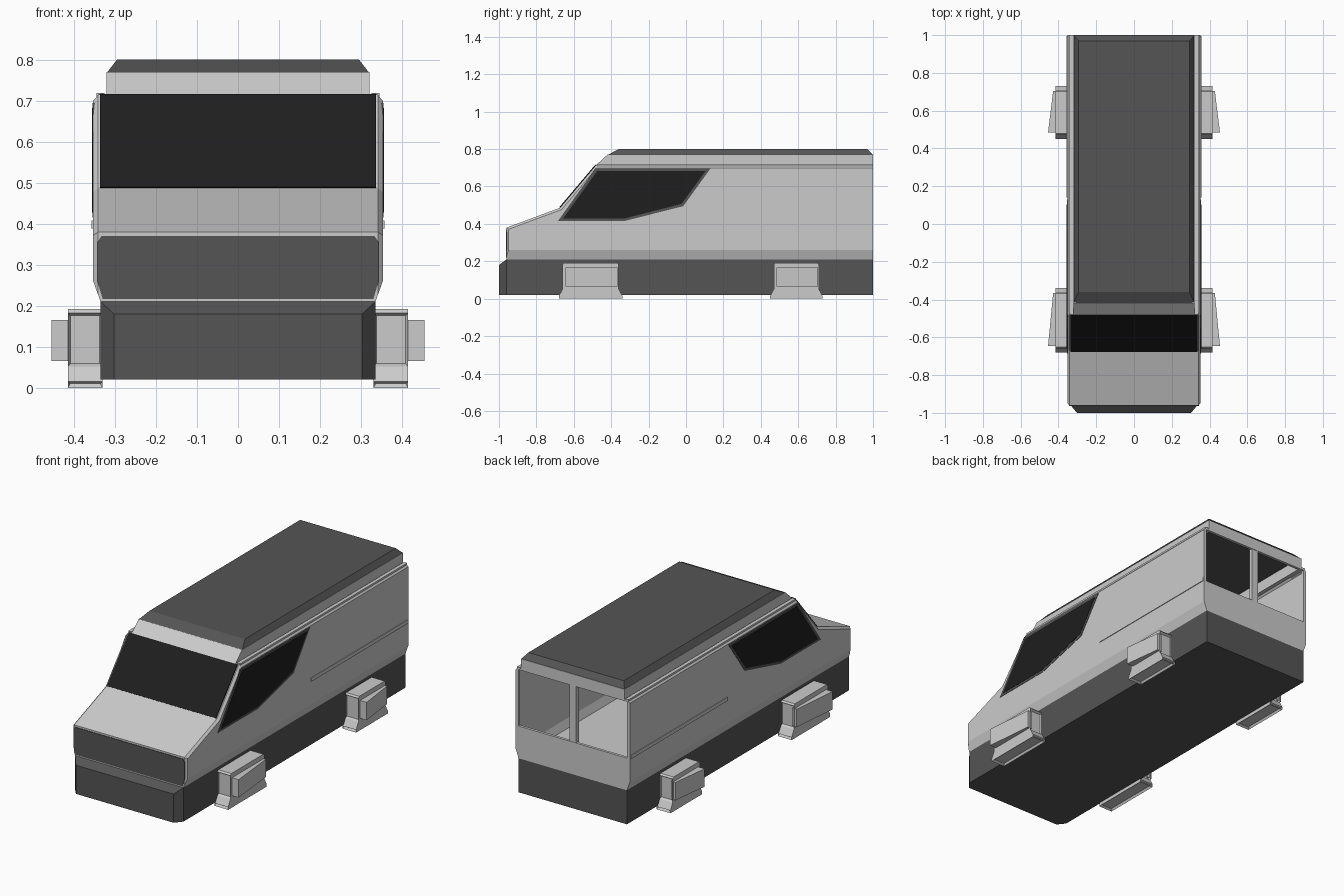
import bpy, bmesh
from mathutils import Vector

if "Cube" in bpy.data.objects:
    bpy.data.objects.remove(bpy.data.objects["Cube"])


def material(name, v):
    m = bpy.data.materials.new(name)
    m.diffuse_color = (v, v, v, 1)
    m.use_nodes = True
    m.node_tree.nodes["Principled BSDF"].inputs["Base Color"].default_value = m.diffuse_color
    return m


DARK = material("dark_grey", 0.09)
BLACK = material("black_glass", 0.013)


def prism(name, pts, axis, a, b, mat=None, edit=None):
    """Extrude a 2D outline along an axis from a to b."""
    place = {'x': lambda p, t: (t, p[0], p[1]),
             'y': lambda p, t: (p[0], t, p[1]),
             'z': lambda p, t: (p[0], p[1], t)}[axis]
    bm = bmesh.new()
    lo = [bm.verts.new(place(p, a)) for p in pts]
    hi = [bm.verts.new(place(p, b)) for p in pts]
    bm.faces.new(lo)
    bm.faces.new(hi)
    n = len(pts)
    for i in range(n):
        j = (i + 1) % n
        bm.faces.new((lo[i], lo[j], hi[j], hi[i]))
    bmesh.ops.recalc_face_normals(bm, faces=bm.faces)
    if edit:
        bm.normal_update()
        edit(bm)
        bmesh.ops.recalc_face_normals(bm, faces=bm.faces)
    me = bpy.data.meshes.new(name)
    bm.to_mesh(me)
    bm.free()
    ob = bpy.data.objects.new(name, me)
    bpy.context.collection.objects.link(ob)
    if mat:
        me.materials.append(mat)
    return ob


def rect(x0, x1, y0, y1):
    return [(x0, y0), (x1, y0), (x1, y1), (x0, y1)]


def both_sides(half):
    """Complete a right-hand half outline symmetrically."""
    return half + [(-x, z) for x, z in reversed(half)]


def boolean(ob, cutter, op):
    m = ob.modifiers.new("bool", 'BOOLEAN')
    m.operation, m.object, m.solver = op, cutter, 'EXACT'
    bpy.context.view_layer.objects.active = ob
    bpy.ops.object.modifier_apply(modifier=m.name)
    bpy.data.objects.remove(cutter)


def mirror(ob):
    ob.modifiers.new("mirror", 'MIRROR').use_axis = (True, False, False)


def hull(name, profile, w, section, y_end, bevel):
    """Side profile intersected with a front cross-section."""
    def soften(bm):
        edges = [e for e in bm.edges if abs(e.verts[0].co.x - e.verts[1].co.x) < 1e-4]
        bmesh.ops.bevel(bm, geom=edges, offset=bevel, segments=1, affect='EDGES')
    ob = prism(name, profile, 'x', -w, w, edit=soften)
    boolean(ob, prism("section", both_sides(section), 'y', -1.2, y_end), 'INTERSECT')
    return ob


# Hollow van body, open at the rear windows
body = hull("body_shell",
            [(-.96, .1), (-.96, .38), (-.672, .487), (-.48, .715), (-.42, .77), (1.1, .77), (1.1, .1)],
            .355, [(.335, .21), (.353, .26), (.353, .70), (.34, .715), (.32, .715), (.32, .79)], 1.0, .014)
cavity = hull("cavity",
              [(-.93, .1), (-.93, .355), (-.66, .462), (-.462, .70), (-.41, .785), (1.1, .785), (1.1, .1)],
              .345, [(.322, .222), (.34, .265), (.34, .695), (.33, .705), (.308, .705), (.308, .80)], .985, .012)
boolean(body, cavity, 'DIFFERENCE')
boolean(body, prism("rear_cut", rect(-.336, .336, .39, .705), 'y', .9, 1.1), 'DIFFERENCE')
prism("rear_pillar", rect(-.02, .02, .385, .71), 'y', .975, .998)


# Dark chassis with chamfered front
def chamfer_front(bm):
    bmesh.ops.bisect_plane(bm, geom=bm.verts[:] + bm.edges[:] + bm.faces[:],
                           plane_co=(0, -1, .18), plane_no=Vector((0, -.03, .04)).normalized(),
                           clear_outer=True)
    bmesh.ops.holes_fill(bm, edges=[e for e in bm.edges if e.is_boundary])


prism("chassis", both_sides([(.302, -1), (.335, -.96), (.335, 1)]), 'z', .02, .21, DARK, chamfer_front)


# Roof cap with sloped edges
def taper_roof(bm):
    for v in bm.verts:
        if v.co.z > .79:
            v.co.x *= .295 / .32
            v.co.y = .97 if v.co.y > 0 else -.36


prism("roof", rect(-.32, .32, -.42, 1), 'z', .768, .80, DARK, taper_roof)

# Windscreen and nose panel
prism("windscreen", [(-.677, .490), (-.485, .717), (-.475, .708), (-.665, .482)], 'x', -.336, .336, BLACK)
prism("nose_panel", both_sides([(.330, .217), (.343, .26), (.343, .355), (.333, .370)]),
      'y', -.963, -.95, DARK)

# Side windows with frames
mirror(prism("side_window_frame", [(-.685, .415), (-.485, .695), (.13, .695), (-.015, .495), (-.33, .415)],
             'x', .345, .355, DARK))
mirror(prism("side_window", [(-.658, .428), (-.475, .682), (.104, .682), (-.024, .507), (-.333, .428)],
             'x', .345, .3565, BLACK))

# Long trim strips on the flanks and below the roof
mirror(prism("side_trim", rect(.14, .995, .388, .408), 'x', .345, .357))
mirror(prism("roof_rail", rect(-.475, 1, .708, .719), 'x', .325, .345))


# Hover pods with recessed ends and undersides
def recess(bm):
    faces = [f for f in bm.faces if abs(f.normal.y) > .99 or f.normal.z < -.99]
    bmesh.ops.inset_individual(bm, faces=faces, thickness=.01, depth=-.012)


for place, y0, y1 in (("front", -.66, -.36), ("rear", .47, .71)):
    outline = [(y0 - .02, 0), (y0 - .02, .015), (y0, .052), (y0, .183), (y0 + .008, .192),
               (y1 - .008, .192), (y1, .183), (y1, .052), (y1 + .02, .015), (y1 + .02, 0)]
    mirror(prism(place + "_pod", outline, 'x', .33, .415, edit=recess))
    mirror(prism(place + "_pod_wedge",
                 [(.40, y0 + .015), (.455, y0 + .015), (.428, y1 - .005), (.40, y1 - .005)],
                 'z', .066, .166))
